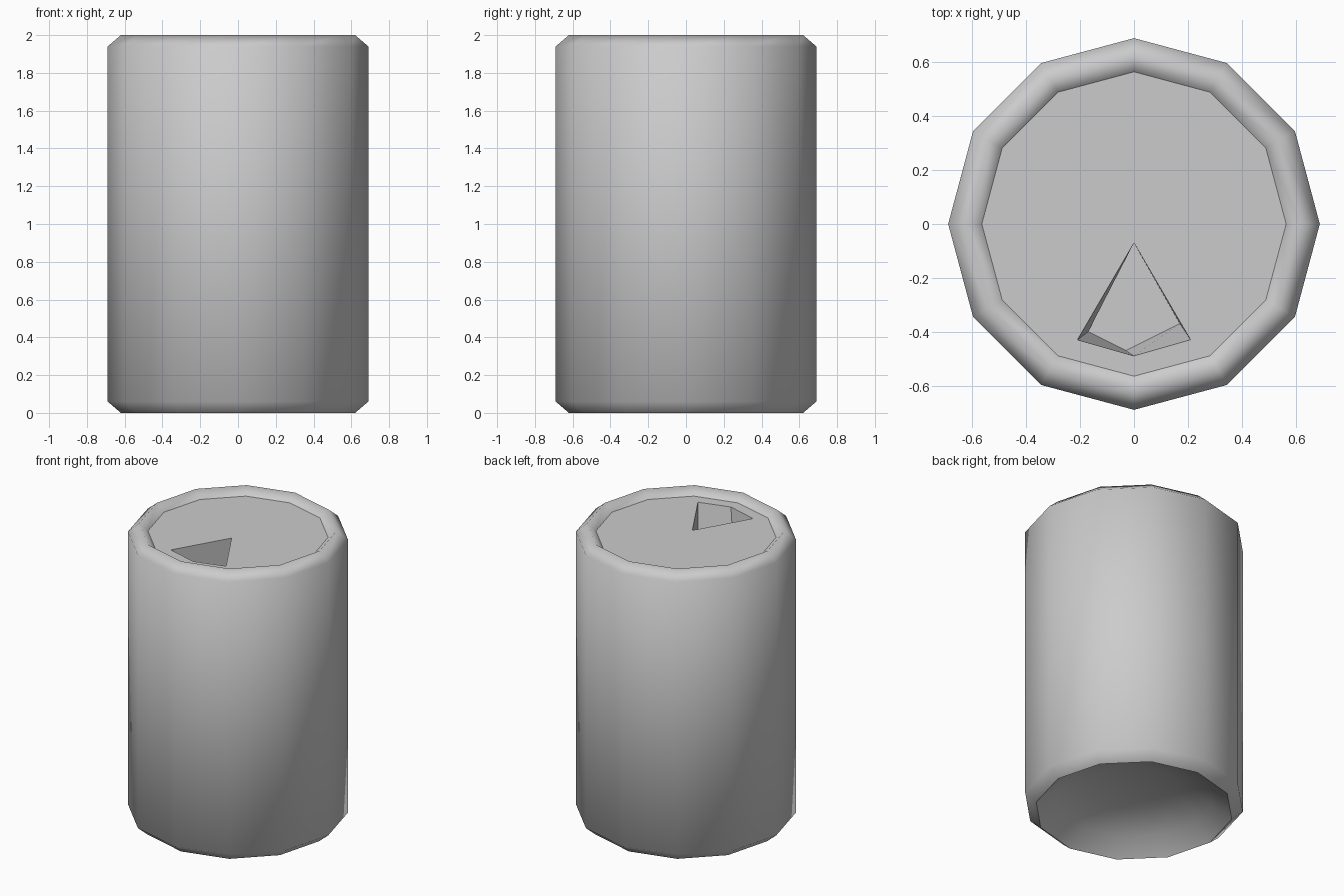
import bpy, bmesh, math

if "Cube" in bpy.data.objects:
    bpy.data.objects.remove(bpy.data.objects["Cube"])

SIDES = 12
bm = bmesh.new()


def ring(r, z):
    return [bm.verts.new((r * math.cos(2 * math.pi * i / SIDES),
                          r * math.sin(2 * math.pi * i / SIDES), z))
            for i in range(SIDES)]


def bridge(a, b, closed=True):
    n = len(a)
    for i in range(n if closed else n - 1):
        j = (i + 1) % n
        bm.faces.new((a[i], a[j], b[j], b[i]))


# Body profile: domed base, lower bevel, wall, upper bevel, recessed lid edge
profile = [(0.28, 0.17), (0.50, 0.10), (0.62, 0.0), (0.69, 0.06),
           (0.69, 1.94), (0.62, 2.0), (0.565, 1.95)]
rings = [ring(r, z) for r, z in profile]
for a, b in zip(rings, rings[1:]):
    bridge(a, b)

# Base dome centre
apex = bm.verts.new((0, 0, 0.19))
for i in range(SIDES):
    bm.faces.new((rings[0][i], rings[0][(i + 1) % SIDES], apex))

# Lid fan, leaving the two front wedges for the opening
lid_z = 1.95
edge = rings[-1]
centre = bm.verts.new((0, 0, lid_z))
for i in range(SIDES):
    if i not in (8, 9):
        bm.faces.new((edge[i], edge[(i + 1) % SIDES], centre))

# Opening border and slightly tapered pocket
wedge = [centre, edge[8], edge[9], edge[10]]
mouth = [bm.verts.new((x, y, lid_z)) for x, y in
         [(0, -0.07), (-0.21, -0.43), (0, -0.49), (0.21, -0.43)]]
floor = [bm.verts.new((x, y, lid_z - 0.25)) for x, y in
         [(0, -0.07), (-0.17, -0.40), (-0.03, -0.47), (0.17, -0.37)]]
bridge(wedge, mouth)
bridge(mouth, floor)
bm.faces.new(floor)

bmesh.ops.recalc_face_normals(bm, faces=bm.faces[:])

# Smooth shading with creases at the lid edge, foot edge and opening
for f in bm.faces:
    f.smooth = True
foot, lid, pocket = set(rings[2]), set(edge), set(mouth + floor)
for e in bm.edges:
    if any(set(e.verts) <= s for s in (foot, lid, pocket)):
        e.smooth = False

mesh = bpy.data.meshes.new("drink_can")
bm.to_mesh(mesh)
bm.free()
can = bpy.data.objects.new("drink_can", mesh)
bpy.context.collection.objects.link(can)
